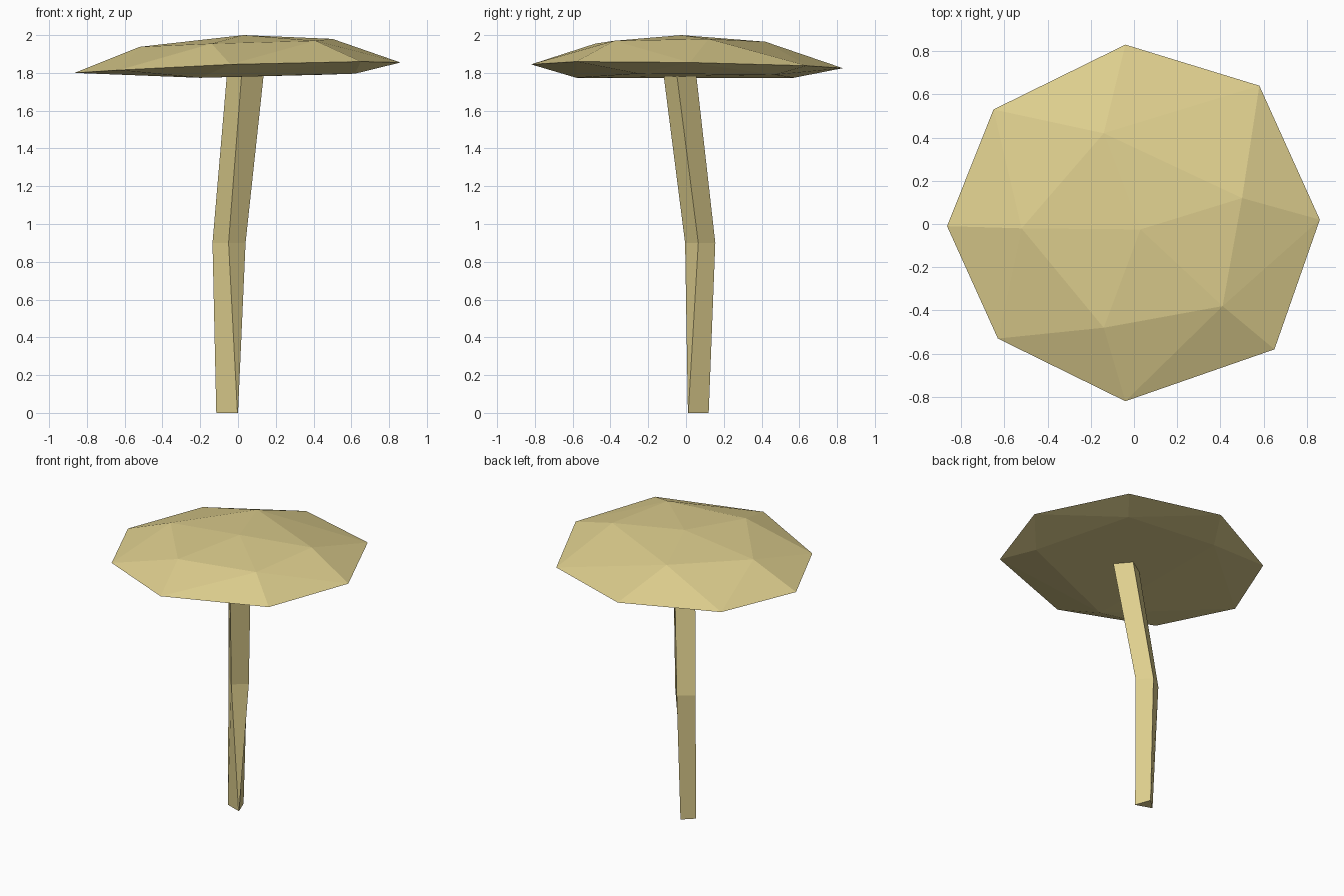
import bpy, bmesh

if "Cube" in bpy.data.objects:
    bpy.data.objects.remove(bpy.data.objects["Cube"])

# single flat straw colour
straw = bpy.data.materials.new("straw_yellow")
straw.diffuse_color = (0.73, 0.62, 0.27, 1)
straw.use_nodes = True
straw.node_tree.nodes["Principled BSDF"].inputs["Base Color"].default_value = straw.diffuse_color


def finish(bm, name):
    bmesh.ops.recalc_face_normals(bm, faces=bm.faces)
    mesh = bpy.data.meshes.new(name)
    bm.to_mesh(mesh)
    bm.free()
    mesh.materials.append(straw)
    obj = bpy.data.objects.new(name, mesh)
    bpy.context.collection.objects.link(obj)
    return obj


# canopy: convex faceted disc wrapped around a rim, an upper ring, a peak and a base
rim = [(-.04, .83, 1.825), (.58, .64, 1.838), (.86, .02, 1.855), (.65, -.58, 1.86),
       (-.04, -.82, 1.845), (-.63, -.53, 1.815), (-.865, -.01, 1.80), (-.65, .53, 1.805)]
crown = [(-.14, .42, 1.965), (.5, .12, 1.98), (.41, -.38, 1.97),
         (-.14, -.48, 1.955), (-.52, -.02, 1.938), (.03, -.025, 2.0)]
base = [(.44, .47, 1.79), (-.2, .57, 1.774), (-.2, -.58, 1.774), (.62, -.25, 1.796)]
bm = bmesh.new()
for p in rim + crown + base:
    bm.verts.new(p)
bmesh.ops.convex_hull(bm, input=bm.verts)
finish(bm, "canopy")

# trunk: bent four-sided stem, tapering to a triangle at the foot
sections = [
    (0.0, [(-.003, .01), (0, .012), (-.04, .12), (-.115, .05)]),
    (0.9, [(-.05, -.005), (.04, .065), (-.035, .155), (-.135, .085)]),
    (1.8, [(.02, -.12), (.137, -.05), (.055, .053), (-.058, -.02)]),
]
bm = bmesh.new()
rings = [[bm.verts.new((x, y, z)) for x, y in pts] for z, pts in sections]
for lo, hi in zip(rings, rings[1:]):
    for i in range(4):
        j = (i + 1) % 4
        bm.faces.new((lo[i], lo[j], hi[j], hi[i]))
bm.faces.new(rings[0][::-1])
bm.faces.new(rings[-1])
finish(bm, "trunk")
